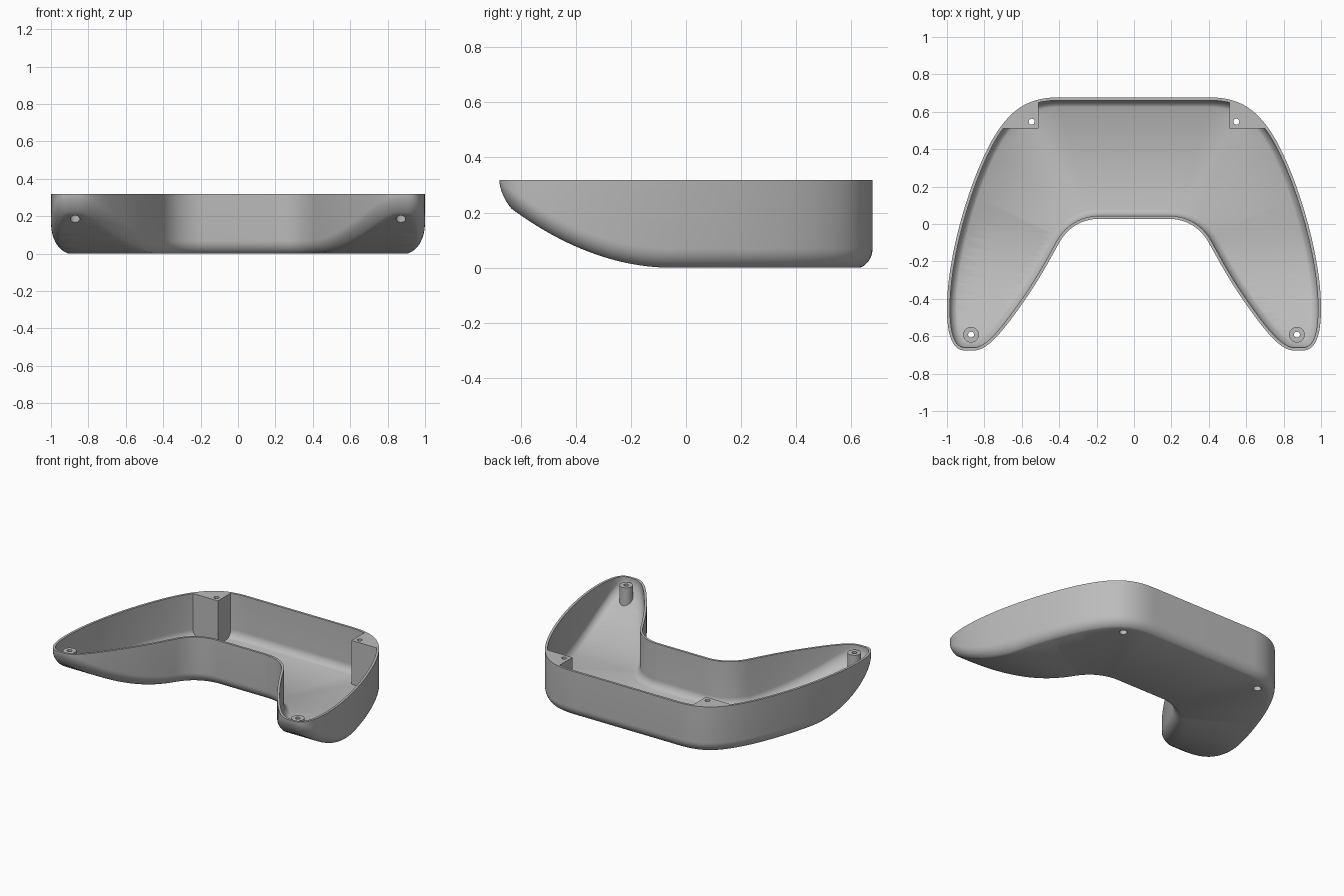
import bpy, bmesh, math
from mathutils import Vector
from mathutils.geometry import interpolate_bezier

if "Cube" in bpy.data.objects:
    bpy.data.objects.remove(bpy.data.objects["Cube"])

TOP, EDGE, WALL, SWEEP = 0.318, 0.07, 0.016, 1.2
BOSS, CORNER = (0.871, -0.592, 0.026), (0.547, 0.547, 0.025)   # screw x, y, recess radius

grey = bpy.data.materials.new("plain grey")
grey.use_nodes = True
grey.diffuse_color = (0.5, 0.5, 0.5, 1)
grey.node_tree.nodes["Principled BSDF"].inputs["Base Color"].default_value = (0.5, 0.5, 0.5, 1)


def floor(y):
    """Underside height: flat at the back, sweeping up to the front tips."""
    return 0.25 * (max(0, -0.05 - y) / 0.63) ** 2


def make_object(name, bm):
    bmesh.ops.recalc_face_normals(bm, faces=bm.faces)
    if bm.calc_volume(signed=True) < 0:
        bmesh.ops.reverse_faces(bm, faces=bm.faces)
    mesh = bpy.data.meshes.new(name)
    bm.to_mesh(mesh)
    bm.free()
    mesh.materials.append(grey)
    ob = bpy.data.objects.new(name, mesh)
    bpy.context.collection.objects.link(ob)
    return ob


def smooth(ob):
    bpy.ops.object.select_all(action='DESELECT')
    bpy.context.view_layer.objects.active = ob
    ob.select_set(True)
    bpy.ops.object.shade_smooth_by_angle(angle=math.radians(35))


# Plan outline: one half as bezier spans, then mirrored
spans = [
    ((0.40, 0.677), (0.56, 0.677), (0.65, 0.62), (0.74, 0.48)),
    ((0.74, 0.48), (0.86, 0.29), (1.0, -0.15), (1.0, -0.45)),
    ((1.0, -0.45), (1.0, -0.60), (0.97, -0.677), (0.90, -0.677)),
    ((0.86, -0.677), (0.79, -0.677), (0.72, -0.60), (0.60, -0.43)),
    ((0.60, -0.43), (0.50, -0.288), (0.45, -0.19), (0.40, -0.10)),
    ((0.40, -0.10), (0.355, -0.02), (0.28, 0.028), (0.18, 0.028)),
]
half = []
for span in spans:
    for p in interpolate_bezier(*[Vector(c) for c in span], 21):
        p = Vector(p[:2])
        if not half or (p - half[-1]).length > 1e-4:
            half.append(p)
outline = half + [Vector((-p.x, p.y)) for p in reversed(half)]


def ring_at(bm, inset, z):
    """One loop of the outline, moved inward by inset."""
    verts = []
    n = len(outline)
    for i, p in enumerate(outline):
        t0 = (p - outline[i - 1]).normalized()
        t1 = (outline[(i + 1) % n] - p).normalized()
        t = (t0 + t1).normalized()
        verts.append(bm.verts.new((p.x + t.y * inset, p.y - t.x * inset, z)))
    return verts


def bridge(bm, a, b):
    for i in range(len(a)):
        j = (i + 1) % len(a)
        bm.faces.new((a[i], a[j], b[j], b[i]))


def bowl_side(bm, inset, holes):
    """Wall, rounded lower edge and pierced flat floor; returns rim and hole loops."""
    rim = prev = ring_at(bm, inset, 1)
    radius = EDGE - inset
    for k in range(9):
        a = k / 8 * SWEEP
        ring = ring_at(bm, EDGE - radius * math.cos(a),
                       EDGE - radius * math.sin(a) / math.sin(SWEEP))
        bridge(bm, prev, ring)
        prev = ring
    edges = [bm.edges.get((prev[i - 1], prev[i])) for i in range(len(prev))]
    loops = []
    for x, y, r in holes:
        angles = [k * math.tau / 32 for k in range(32)]
        loop = [bm.verts.new((x + r * math.cos(t), y + r * math.sin(t), prev[0].co.z)) for t in angles]
        edges += [bm.edges.new((loop[i - 1], loop[i])) for i in range(32)]
        loops.append(loop)
    bmesh.ops.triangle_fill(bm, use_beauty=True, edges=edges, normal=(0, 0, 1))
    return rim, loops


def lift(bm):
    """Cross-cut the flat bowl, then bend its floor up along the curve."""
    for k in range(20):
        bmesh.ops.bisect_plane(bm, geom=bm.verts[:] + bm.edges[:] + bm.faces[:], dist=1e-5,
                               plane_co=(0, -0.05 - 0.03 * k, 0), plane_no=(0, 1, 0))
    for v in bm.verts:
        v.co.z = TOP if v.co.z > 0.9 else v.co.z + floor(v.co.y)


# Hollow shell with four screw holes
bm = bmesh.new()
holes = [(s * x, y, r) for s in (1, -1) for x, y, r in (BOSS, CORNER)]
outer, outer_holes = bowl_side(bm, 0, holes)
inner, inner_holes = bowl_side(bm, WALL, holes)
bridge(bm, outer, inner)
for a, b in zip(outer_holes, inner_holes):
    bridge(bm, a, b)
lift(bm)
smooth(make_object("tray_shell", bm))


def tube(bm, x, y, r, z0, z1):
    """Solid round column."""
    res = bmesh.ops.create_cone(bm, cap_ends=True, segments=32, radius1=r, radius2=r, depth=z1 - z0)
    bmesh.ops.translate(bm, verts=res["verts"], vec=(x, y, (z0 + z1) / 2))
    return res["verts"]


def drill(ob, x, y, r, depth):
    """Wide recess from below, narrow screw hole right through."""
    for radius, top in ((r, depth), (0.016, 0.5)):
        bm = bmesh.new()
        tube(bm, x, y, radius, -0.1, top)
        cutter = make_object("screw_hole_cutter", bm)
        cutter.hide_render = True
        bpy.context.view_layer.objects.active = ob
        mod = ob.modifiers.new("hole", 'BOOLEAN')
        mod.operation, mod.solver, mod.object = 'DIFFERENCE', 'EXACT', cutter
        bpy.ops.object.modifier_apply(modifier=mod.name)
        bpy.data.objects.remove(cutter)
    smooth(ob)


for side, label in ((1, "left"), (-1, "right")):
    # Solid rear corner block, trimmed from the bowl's own shape
    bm = bmesh.new()
    rim, _ = bowl_side(bm, WALL / 2, [])
    bm.faces.new(rim)
    for co, no in (((side * 0.51, 0, 0), (-side, 0, 0)), ((0, 0.51, 0), (0, -1, 0))):
        bmesh.ops.bisect_plane(bm, geom=bm.verts[:] + bm.edges[:] + bm.faces[:], dist=1e-5,
                               plane_co=co, plane_no=no, clear_outer=True)
        bmesh.ops.holes_fill(bm, edges=[e for e in bm.edges if e.is_boundary], sides=0)
    lift(bm)
    x, y, r = CORNER
    drill(make_object(label + "_corner_block", bm), side * x, y, r, 0.22)

    # Front screw boss, its foot following the sloping floor
    bm = bmesh.new()
    x, y, r = BOSS
    for v in tube(bm, side * x, y, 0.042, 0, 0.30):
        if v.co.z < 0.1:
            v.co.z = floor(v.co.y) + 0.01
    drill(make_object(label + "_front_boss", bm), side * x, y, r, 0.25)
